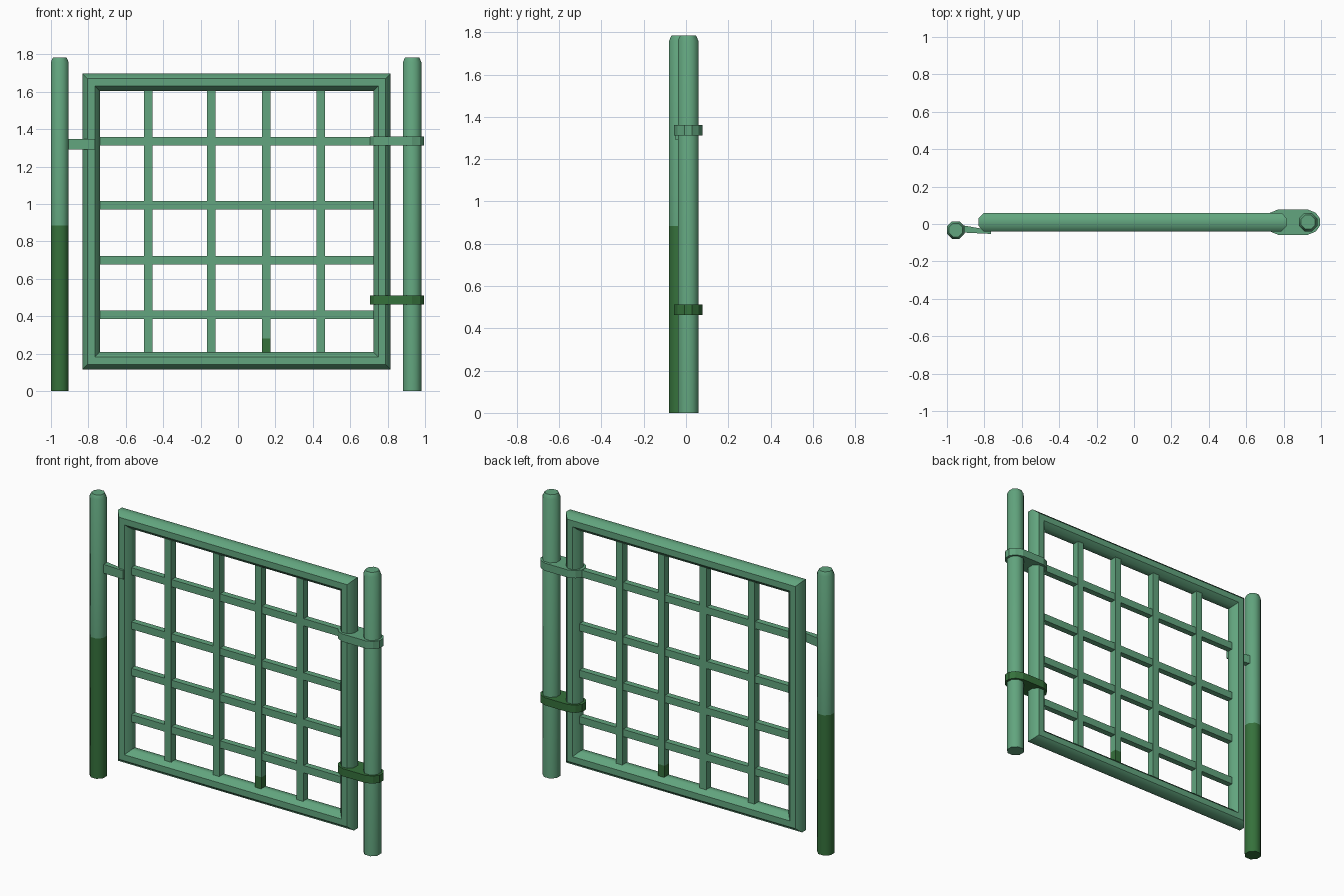
import bpy, bmesh, math
from mathutils import Vector

if "Cube" in bpy.data.objects:
    bpy.data.objects.remove(bpy.data.objects["Cube"])


def material(name, rgb):
    m = bpy.data.materials.new(name)
    m.diffuse_color = (*rgb, 1.0)
    m.use_nodes = True
    m.node_tree.nodes["Principled BSDF"].inputs["Base Color"].default_value = m.diffuse_color
    return m


LIGHT = material("light green", (0.122, 0.375, 0.209))
DARK = material("dark green", (0.036, 0.165, 0.044))


def loft(name, rings, mat=LIGHT, closed=False, smooth=False, dark_below=None):
    """Skin a list of equal-length rings; cap the ends unless closed."""
    bm = bmesh.new()
    vs = [[bm.verts.new(p) for p in r] for r in rings]
    n, k = len(vs), len(vs[0])
    for i in range(n if closed else n - 1):
        a, b = vs[i], vs[(i + 1) % n]
        for j in range(k):
            bm.faces.new((a[j], a[(j + 1) % k], b[(j + 1) % k], b[j]))
    if not closed:
        bm.faces.new(vs[0])
        bm.faces.new(vs[-1])
    # optional darker lower part, cut at a height
    if dark_below is not None:
        geom = bm.verts[:] + bm.edges[:] + bm.faces[:]
        bmesh.ops.bisect_plane(bm, geom=geom, plane_co=(0, 0, dark_below), plane_no=(0, 0, 1))
        for f in bm.faces:
            if f.calc_center_median().z < dark_below:
                f.material_index = 1
    bmesh.ops.recalc_face_normals(bm, faces=bm.faces[:])
    me = bpy.data.meshes.new(name)
    bm.to_mesh(me)
    bm.free()
    me.materials.append(mat)
    me.materials.append(DARK)
    ob = bpy.data.objects.new(name, me)
    bpy.context.collection.objects.link(ob)
    if smooth:
        bpy.ops.object.select_all(action='DESELECT')
        ob.select_set(True)
        bpy.context.view_layer.objects.active = ob
        bpy.ops.object.shade_smooth_by_angle(angle=math.radians(46))
    return ob


def octagon(r):
    """Flat-sided octagon, r measured to the flats."""
    R = r / math.cos(math.pi / 8)
    return [(R * math.cos(math.pi / 8 + i * math.pi / 4),
             R * math.sin(math.pi / 8 + i * math.pi / 4)) for i in range(8)]


def post(name, x, y, r, dark_below=None):
    levels = ((0, r), (1.76, r), (1.785, r * 0.76))
    loft(name, [[(x + u, y + v, z) for u, v in octagon(q)] for z, q in levels],
         smooth=True, dark_below=dark_below)


def box(name, x0, x1, y0, y1, z0, z1, dark_below=None):
    rings = [[(x0, y0, z), (x1, y0, z), (x1, y1, z), (x0, y1, z)] for z in (z0, z1)]
    loft(name, rings, dark_below=dark_below)


YC = 0.01  # centre plane of the gate

# Posts
post("latch_post", -0.953, -0.033, 0.047, dark_below=0.885)
post("hinge_post", 0.931, YC, 0.049)

# Mitred tubular frame
corners = ((-0.785, 0.162, -1, -1), (0.77, 0.162, 1, -1),
           (0.77, 1.651, 1, 1), (-0.785, 1.651, -1, 1))
loft("gate_frame", [[(x + sx * u * 0.95, YC + v, z + sz * u * 0.95) for u, v in octagon(0.049)]
                    for x, z, sx, sz in corners], closed=True, smooth=True)

# Lattice bars
for i, x in enumerate((-0.48, -0.142, 0.15, 0.442)):
    box(f"upright_bar_{i + 1}", x - 0.023, x + 0.023, YC - 0.023, YC + 0.023, 0.18, 1.63,
        dark_below=0.28 if i == 2 else None)
for i, z in enumerate((0.408, 0.70, 0.993, 1.335)):
    box(f"cross_bar_{i + 1}", -0.76, 0.745, YC - 0.019, YC + 0.019, z - 0.023, z + 0.023)

# Hinge straps: rounded plates around frame and post
half = ((0.0, 0.0675), (0.042, 0.05), (0.065, 0.018))
right = [(0.93 + a, b) for a, b in half]
left = [(0.77 - a, b) for a, b in reversed(half)]
upper = left + right
outline = upper + [(x, -y) for x, y in reversed(upper)]
for name, z, mat in (("upper_hinge", 1.337, LIGHT), ("lower_hinge", 0.488, DARK)):
    loft(name, [[(x, YC + y, z + dz) for x, y in outline] for dz in (-0.024, 0.024)], mat)

# Tapered latch between post and frame
plan = ((-0.93, -0.005), (-0.765, -0.033), (-0.765, -0.053), (-0.93, -0.045))
loft("latch", [[(x, y, z) for x, y in plan] for z in (1.293, 1.348)])
